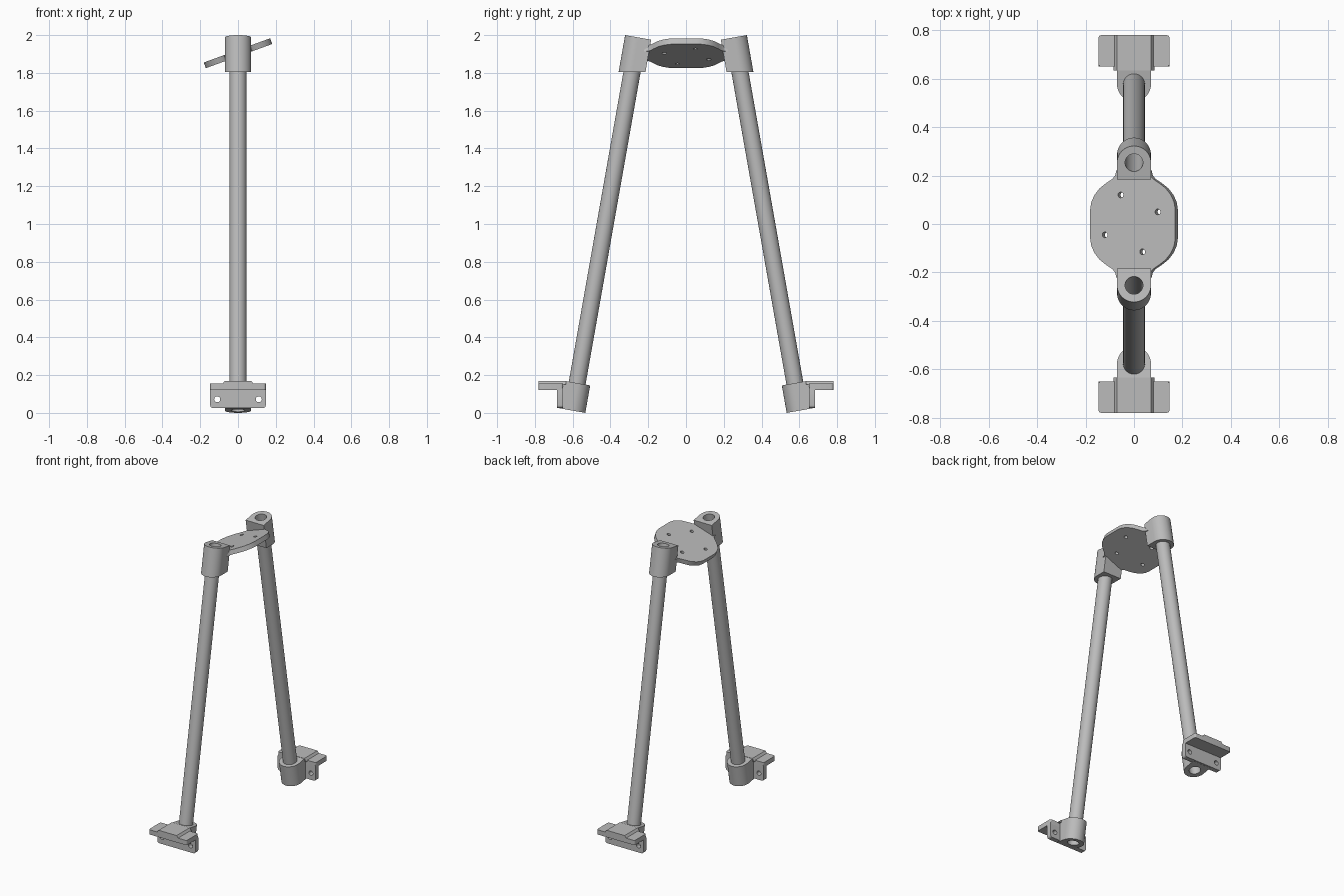
import bpy, bmesh, math
from mathutils import Matrix, Vector

if "Cube" in bpy.data.objects:
    bpy.data.objects.remove(bpy.data.objects["Cube"], do_unlink=True)

grey = bpy.data.materials.new("light grey")
grey.use_nodes = True
colour = (0.5, 0.5, 0.5, 1)
grey.diffuse_color = colour
grey.node_tree.nodes["Principled BSDF"].inputs["Base Color"].default_value = colour

LEAN = math.radians(10)
TILT = math.radians(20)
leg_frame = Matrix.Translation((0, 0.604, 0)) @ Matrix.Rotation(LEAN, 4, 'X')
plate_frame = Matrix.Translation((0, 0, 1.904)) @ Matrix.Rotation(-TILT, 4, 'Y')
BORE, WALL, SCREW = 0.045, 0.07, 0.011
FOOT, FOOT_TOP, HEAD = 0.0125, 0.16, 2.0185


def prism(name, outline, low, high, frame=Matrix(), floor=None):
    """Extrude an outline along local z; optionally trim it flat at a world height."""
    bm = bmesh.new()
    face = bm.faces.new([bm.verts.new((x, y, low)) for x, y in outline])
    moved = bmesh.ops.extrude_face_region(bm, geom=[face])["geom"]
    top = [v for v in moved if isinstance(v, bmesh.types.BMVert)]
    bmesh.ops.translate(bm, vec=(0, 0, high - low), verts=top)
    bm.transform(frame)
    if floor is not None:
        bmesh.ops.bisect_plane(bm, geom=bm.verts[:] + bm.edges[:] + bm.faces[:],
                               plane_co=(0, 0, floor), plane_no=(0, 0, 1), clear_inner=True)
        bmesh.ops.holes_fill(bm, edges=bm.edges[:], sides=0)
    bmesh.ops.recalc_face_normals(bm, faces=bm.faces[:])
    mesh = bpy.data.meshes.new(name)
    bm.to_mesh(mesh)
    bm.free()
    obj = bpy.data.objects.new(name, mesh)
    bpy.context.collection.objects.link(obj)
    mesh.materials.append(grey)
    return obj


def circle(r, n=40):
    return [(r * math.cos(2 * math.pi * i / n), r * math.sin(2 * math.pi * i / n)) for i in range(n)]


def rounded(w, h, r, n=5):
    """Rectangle outline with rounded corners."""
    pts = []
    for q, (sx, sy) in enumerate([(1, 1), (-1, 1), (-1, -1), (1, -1)]):
        for i in range(n + 1):
            a = (q + i / n) * math.pi / 2
            pts.append((sx * (w / 2 - r) + r * math.cos(a), sy * (h / 2 - r) + r * math.sin(a)))
    return pts


def socket_outline(side):
    """Half round on one side, square on the other."""
    arc = [(WALL * math.cos(math.pi * i / 24), side * WALL * math.sin(math.pi * i / 24)) for i in range(25)]
    return arc + [(-WALL, -side * WALL), (WALL, -side * WALL)]


def activate(obj):
    bpy.ops.object.select_all(action='DESELECT')
    obj.select_set(True)
    bpy.context.view_layer.objects.active = obj


def drill(obj, radius, start, end, frame=Matrix()):
    """Cut a round hole between two points of a frame."""
    a, b = frame @ Vector(start), frame @ Vector(end)
    turn = (b - a).to_track_quat('Z', 'Y').to_matrix().to_4x4()
    cutter = prism("cutter", circle(radius, 40 if radius > 0.02 else 14), 0, (b - a).length,
                   Matrix.Translation(a) @ turn)
    cutter.hide_render = True
    mod = obj.modifiers.new("hole", 'BOOLEAN')
    mod.operation, mod.solver, mod.object = 'DIFFERENCE', 'EXACT', cutter
    activate(obj)
    bpy.ops.object.modifier_apply(modifier=mod.name)
    bpy.data.objects.remove(cutter, do_unlink=True)


def smooth(obj):
    activate(obj)
    bpy.ops.object.shade_smooth_by_angle(angle=math.radians(30))


# Hollow leg tube
tube = prism("leg_tube", circle(BORE), FOOT, HEAD, leg_frame)
drill(tube, 0.037, (0, 0, -0.1), (0, 0, 2.2), leg_frame)

# Upper socket with a level underside and two screw holes on the outside
head = prism("upper_socket", socket_outline(1), 1.75, HEAD, leg_frame, floor=1.805)
drill(head, BORE, (0, 0, 1.6), (0, 0, 2.2), leg_frame)
for z in (1.9, 1.983):
    drill(head, SCREW, (0, 0.03, z), (0, 0.1, z), leg_frame)

# Lower socket with two screw holes on the inside
foot = prism("lower_socket", socket_outline(-1), FOOT, FOOT_TOP, leg_frame)
drill(foot, BORE, (0, 0, -0.1), (0, 0, 0.3), leg_frame)
for z in (0.05, 0.115):
    drill(foot, SCREW, (0, -0.03, z), (0, -0.1, z), leg_frame)

# Angle bracket: level flange, upright flange and raised centre block
flange = prism("level_flange", rounded(0.294, 0.13, 0.012), 0.122, 0.155,
               Matrix.Translation((0, 0.715, 0)))
upright_frame = Matrix.Translation((0, 0.683, 0.083)) @ Matrix.Rotation(math.pi / 2, 4, 'X')
upright = prism("upright_flange", rounded(0.294, 0.115, 0.015), 0, 0.033, upright_frame)
for x in (-0.11, 0.11):
    drill(flange, 0.016, (x, 0.735, 0.1), (x, 0.735, 0.2))
    drill(upright, 0.016, (x, 0.6, 0.072), (x, 0.75, 0.072))
block_frame = Matrix.Translation((0, 0.78, 0)) @ Matrix.Rotation(math.pi / 2, 4, 'X')
block = prism("raised_block", [(-0.085, 0.15), (0.085, 0.15), (0.07, 0.17), (-0.07, 0.17)],
              0, 0.145, block_frame)

# Second leg is the first turned half way round
for part in (tube, head, foot, flange, upright, block):
    smooth(part)
    twin = part.copy()
    part.name, twin.name = "back_" + part.name, "front_" + part.name
    twin.rotation_euler.z = math.pi
    bpy.context.collection.objects.link(twin)

# Tilted mounting plate with necks into both upper sockets
quarter = [(0.187, 0.06), (0.182, 0.09), (0.168, 0.12), (0.145, 0.148), (0.115, 0.17),
           (0.09, 0.186), (0.077, 0.2), (0.072, 0.222)]
half = quarter + [(-x, y) for x, y in reversed(quarter)]
plate = prism("mounting_plate", half + [(-x, -y) for x, y in half], -0.016, 0.016, plate_frame)
for x, y in [(-0.053, 0.12), (0.11, 0.05), (-0.122, -0.045), (0.043, -0.115)]:
    drill(plate, 0.012, (x, y, -0.1), (x, y, 0.1), plate_frame)
smooth(plate)
